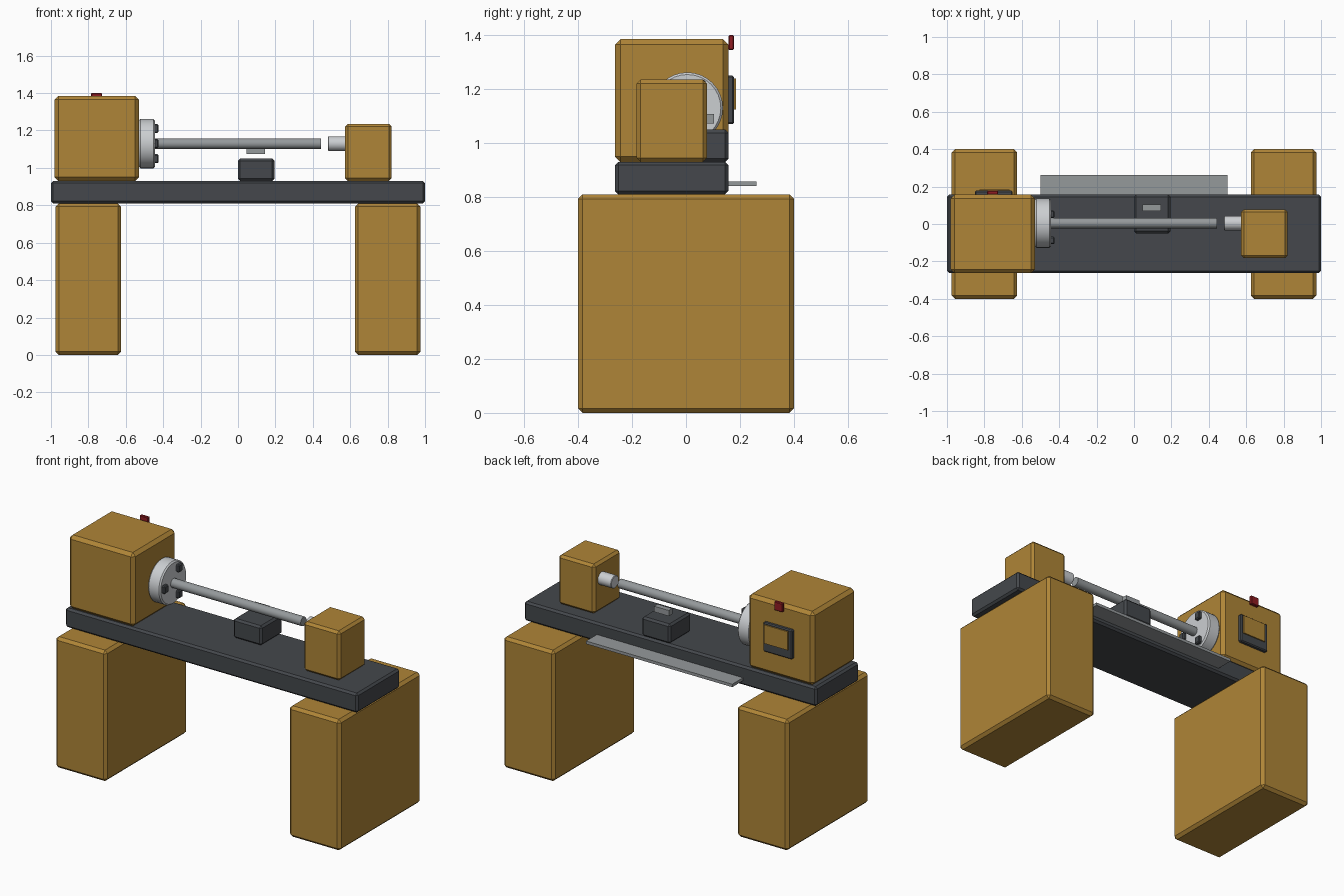
import bpy
import math
from mathutils import Vector

cube = bpy.data.objects.get("Cube")
if cube:
    bpy.data.objects.remove(cube, do_unlink=True)


def material(name, rgb):
    mat = bpy.data.materials.new(name)
    mat.use_nodes = True
    color = (*rgb, 1.0)
    mat.diffuse_color = color
    mat.node_tree.nodes["Principled BSDF"].inputs["Base Color"].default_value = color
    return mat


MUSTARD = material("mustard paint", (0.43, 0.235, 0.038))
DARK = material("dark cast iron", (0.058, 0.064, 0.072))
LIGHT = material("polished steel", (0.60, 0.62, 0.64))
STEEL = material("grey steel", (0.30, 0.32, 0.33))
RED = material("red plastic", (0.28, 0.012, 0.016))


def finish(obj, name, mat, bevel):
    obj.name = name
    obj.data.materials.append(mat)
    if bevel:
        mod = obj.modifiers.new("chamfer", "BEVEL")
        mod.width = bevel
        mod.segments = 1
        mod.limit_method = "ANGLE"
        mod.angle_limit = math.radians(40)
    return obj


def box(name, low, high, mat, bevel=0.0):
    """Chamfered box between two opposite corners."""
    low, high = Vector(low), Vector(high)
    bpy.ops.mesh.primitive_cube_add(size=1, location=(low + high) / 2)
    obj = bpy.context.object
    for v in obj.data.vertices:
        v.co *= high - low
    return finish(obj, name, mat, bevel)


AXIS_Y, AXIS_Z = 0.005, 1.13


def spindle(name, x0, x1, radius, mat, sides, bevel=0.0):
    """Cylinder lying along the turning axis."""
    bpy.ops.mesh.primitive_cylinder_add(
        vertices=sides, radius=radius, depth=x1 - x0,
        location=((x0 + x1) / 2, AXIS_Y, AXIS_Z), rotation=(0, math.pi / 2, 0))
    obj = finish(bpy.context.object, name, mat, bevel)
    bpy.ops.object.shade_smooth_by_angle(angle=math.radians(30))
    return obj


# Pedestals and bed
for side, x in (("right", -0.80), ("left", 0.80)):
    box(side + "_pedestal", (x - 0.175, -0.4, 0), (x + 0.175, 0.4, 0.81), MUSTARD, 0.017)
box("bed", (-1, -0.263, 0.81), (1, 0.157, 0.93), DARK, 0.012)

# Headstock and tailstock
box("headstock", (-0.98, -0.263, 0.93), (-0.53, 0.157, 1.385), MUSTARD, 0.02)
box("tailstock", (0.573, -0.183, 0.93), (0.822, 0.078, 1.235), MUSTARD, 0.015)

# Chuck with three jaws
spindle("chuck", -0.53, -0.445, 0.132, LIGHT, 32, 0.008)
for i in range(3):
    a = math.pi + i * math.tau / 3
    y, z = AXIS_Y + 0.093 * math.cos(a), AXIS_Z + 0.093 * math.sin(a)
    box(f"jaw_{i + 1}", (-0.455, y - 0.02, z - 0.024), (-0.425, y + 0.02, z + 0.024), DARK, 0.006)

# Workpiece and quill
spindle("workpiece", -0.45, 0.445, 0.028, STEEL, 24)
spindle("quill", 0.482, 0.58, 0.039, LIGHT, 24, 0.003)

# Carriage, cutting tool and chip tray
box("carriage", (0, -0.05, 0.93), (0.195, 0.157, 1.05), DARK, 0.012)
box("cutting_tool", (0.045, 0.07, 1.073), (0.145, 0.104, 1.108), STEEL)
box("chip_tray", (-0.5, 0.14, 0.84), (0.5, 0.262, 0.858), STEEL)

# Control panel and stop button on the back of the headstock
box("control_panel", (-0.85, 0.15, 1.07), (-0.65, 0.178, 1.25), DARK, 0.006)
box("panel_screen", (-0.825, 0.177, 1.125), (-0.665, 0.185, 1.24), MUSTARD)
box("stop_button", (-0.785, 0.157, 1.345), (-0.727, 0.178, 1.4), RED, 0.004)
